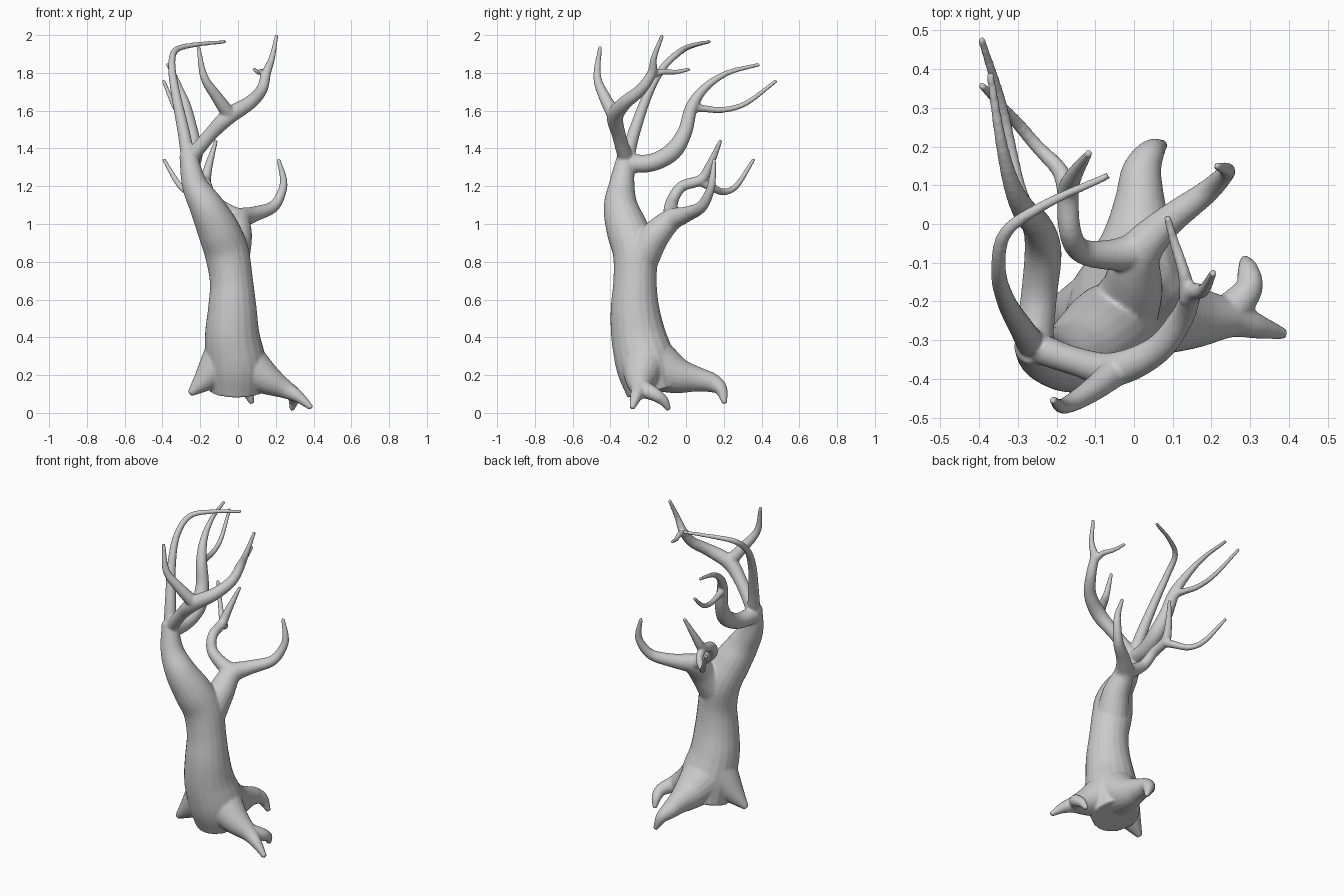
import bpy, bmesh
from math import cos, sin, tau
from mathutils import Vector

SIDES = 20
STEPS = 5


def spline(points):
    """Catmull-Rom curve through (x, y, z, radius) points."""
    p = [Vector(q) for q in points]
    p = [2 * p[0] - p[1]] + p + [2 * p[-1] - p[-2]]
    out = []
    for i in range(1, len(p) - 2):
        a, b, c, d = p[i - 1:i + 3]
        for s in range(STEPS):
            t = s / STEPS
            out.append(0.5 * (2 * b + (c - a) * t + (2 * a - 5 * b + 4 * c - d) * t * t
                              + (3 * b - a - 3 * c + d) * t ** 3))
    return out + [p[-2]]


def limb(bm, points):
    """Closed tapered tube along a smooth path."""
    path = spline(points)
    pos = [q.to_3d() for q in path]
    prev_t, side, rings = None, None, []
    for i, q in enumerate(path):
        t = (pos[min(i + 1, len(pos) - 1)] - pos[max(i - 1, 0)]).normalized()
        if side is None:
            side = t.orthogonal().normalized()
        else:
            side = prev_t.rotation_difference(t) @ side
        prev_t = t
        up = t.cross(side)
        r = max(q[3], 0.009)
        rings.append([bm.verts.new(pos[i] + r * (cos(tau * k / SIDES) * side + sin(tau * k / SIDES) * up))
                      for k in range(SIDES)])
    for a, b in zip(rings, rings[1:]):
        for k in range(SIDES):
            n = (k + 1) % SIDES
            bm.faces.new((a[k], a[n], b[n], b[k]))
    bm.faces.new(rings[0][::-1])
    bm.faces.new(rings[-1])


bm = bmesh.new()

# Trunk, leaning up into the main fork
limb(bm, [(-.01, -.175, .115, .14), (-.01, -.21, .25, .16), (-.03, -.25, .4, .147), (-.03, -.27, .55, .13),
          (-.035, -.27, .7, .115), (-.06, -.27, .85, .118), (-.105, -.31, .97, .112),
          (-.165, -.345, 1.09, .092), (-.23, -.34, 1.21, .068), (-.265, -.315, 1.37, .046)])

# Roots: left corner, right with a side toe, back
limb(bm, [(-.05, -.22, .32, .13), (-.15, -.235, .2, .08), (-.255, -.25, .1, .016)])
limb(bm, [(.03, -.22, .26, .13), (.15, -.24, .18, .085), (.25, -.245, .125, .05),
          (.32, -.265, .085, .032), (.39, -.285, .025, .014)])
limb(bm, [(.24, -.235, .13, .05), (.295, -.17, .1, .037), (.295, -.12, .065, .028), (.285, -.09, .015, .012)])
limb(bm, [(-.01, -.18, .26, .15), (.01, -.05, .2, .1), (.015, .06, .178, .066), (.02, .135, .16, .052),
          (.045, .185, .125, .035), (.075, .205, .05, .013)])

# Low back bough, ending in the right-hand branch
limb(bm, [(-.04, -.25, .8, .1), (-.005, -.17, .93, .08), (.01, -.08, 1.02, .06), (.08, 0, 1.05, .042),
          (.185, .08, 1.09, .031), (.232, .125, 1.17, .024), (.24, .14, 1.24, .019), (.213, .15, 1.345, .01)])
# Low bough, hooked left branch and its two twigs
limb(bm, [(.01, -.07, 1.03, .05), (-.06, -.08, 1.07, .04), (-.135, -.07, 1.13, .032), (-.165, -.02, 1.2, .029),
          (-.17, .08, 1.235, .028), (-.155, .125, 1.31, .022), (-.115, .185, 1.445, .01)])
limb(bm, [(-.17, .06, 1.235, .026), (-.19, .135, 1.195, .022), (-.25, .2, 1.17, .018),
          (-.31, .27, 1.205, .016), (-.395, .36, 1.345, .01)])

# Upper front bough with left twig, and right twigs
limb(bm, [(-.25, -.32, 1.35, .04), (-.15, -.355, 1.47, .037), (-.05, -.375, 1.57, .044), (.06, -.325, 1.64, .037),
          (.125, -.24, 1.71, .031), (.15, -.18, 1.8, .025), (.18, -.17, 1.88, .017), (.205, -.125, 2.0, .01)])
limb(bm, [(-.04, -.375, 1.57, .04), (-.11, -.43, 1.67, .031), (-.18, -.47, 1.78, .021), (-.21, -.455, 1.94, .01)])
limb(bm, [(.14, -.2, 1.78, .024), (.13, -.13, 1.805, .017), (.105, -.05, 1.805, .013), (.085, .02, 1.82, .01)])

# Tall left bough, bending over at the top
limb(bm, [(-.265, -.31, 1.36, .038), (-.29, -.27, 1.5, .032), (-.33, -.2, 1.69, .025), (-.35, -.12, 1.83, .02),
          (-.33, -.02, 1.92, .017), (-.22, .055, 1.95, .013), (-.065, .125, 1.965, .01)])

# Upper back bough and its two long twigs
limb(bm, [(-.26, -.31, 1.32, .05), (-.245, -.18, 1.325, .047), (-.235, -.07, 1.385, .048), (-.25, -.005, 1.49, .039),
          (-.28, .03, 1.62, .033), (-.315, .1, 1.72, .023), (-.345, .22, 1.8, .015), (-.372, .39, 1.845, .01)])
limb(bm, [(-.28, .02, 1.62, .029), (-.3, .1, 1.61, .019), (-.32, .2, 1.605, .016), (-.345, .32, 1.64, .014),
          (-.395, .48, 1.76, .01)])

bmesh.ops.recalc_face_normals(bm, faces=bm.faces)
mesh = bpy.data.meshes.new("bare_tree")
bm.to_mesh(mesh)
bm.free()
tree = bpy.data.objects.new("bare_tree", mesh)
bpy.context.collection.objects.link(tree)

# Fuse all limbs into one skin and soften the joints
fuse = tree.modifiers.new("fuse", 'REMESH')
fuse.mode = 'VOXEL'
fuse.voxel_size = 0.007
fuse.use_smooth_shade = True
soften = tree.modifiers.new("soften", 'SMOOTH')
soften.factor = 0.5
soften.iterations = 5
